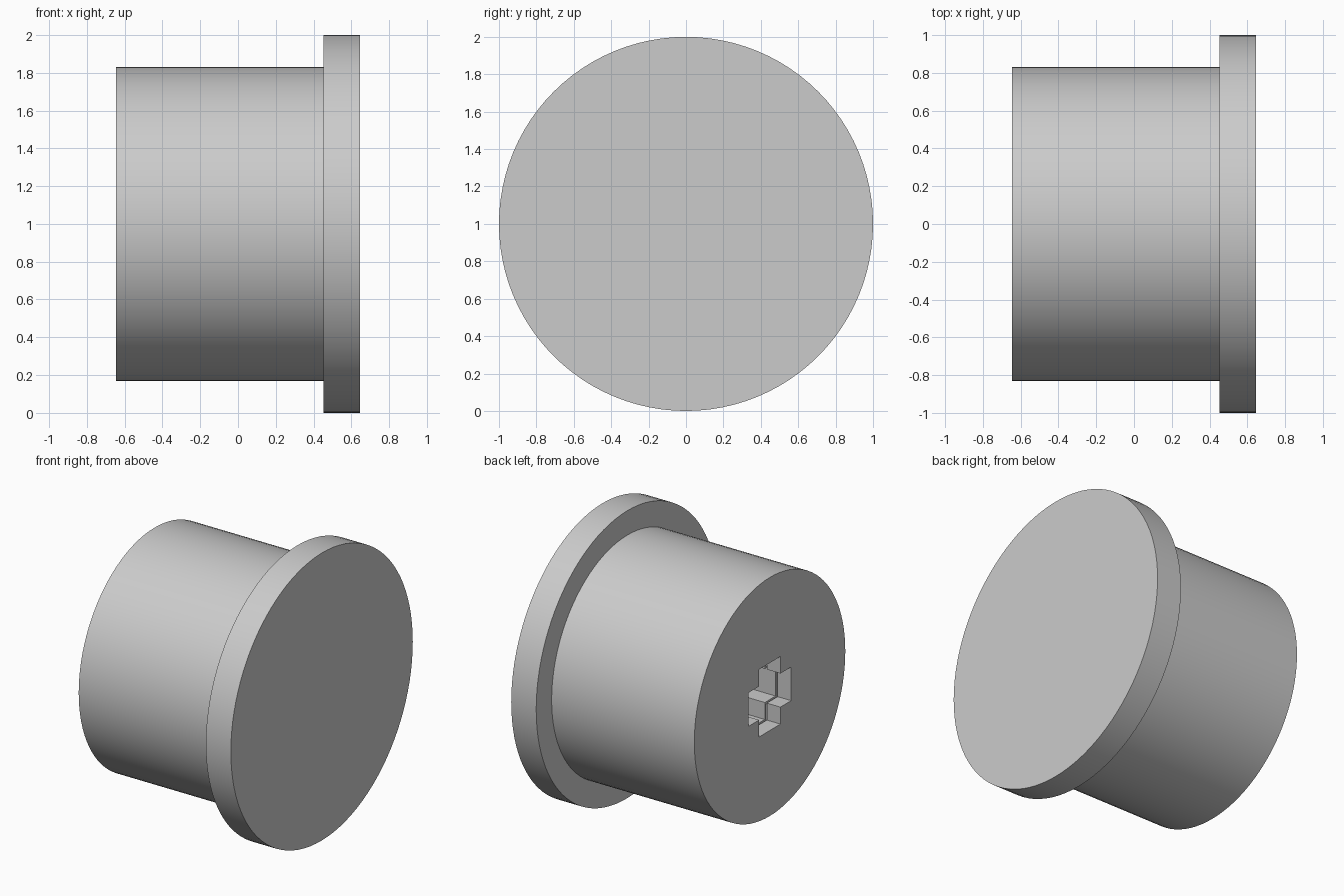
import bpy
import bmesh
import math
from mathutils import Matrix

cube = bpy.data.objects.get("Cube")
if cube:
    bpy.data.objects.remove(cube, do_unlink=True)

grey = bpy.data.materials.new("light grey")
grey.use_nodes = True
grey.diffuse_color = (0.6, 0.6, 0.6, 1)
grey.node_tree.nodes["Principled BSDF"].inputs["Base Color"].default_value = (0.6, 0.6, 0.6, 1)


def add_object(name, bm):
    bmesh.ops.recalc_face_normals(bm, faces=bm.faces)
    mesh = bpy.data.meshes.new(name)
    bm.to_mesh(mesh)
    bm.free()
    mesh.materials.append(grey)
    obj = bpy.data.objects.new(name, mesh)
    bpy.context.collection.objects.link(obj)
    return obj


def activate(obj):
    bpy.ops.object.select_all(action="DESELECT")
    obj.select_set(True)
    bpy.context.view_layer.objects.active = obj


def disc(name, x0, x1, radius):
    """Cylinder lying along x, centred at z = 1."""
    bm = bmesh.new()
    place = Matrix.Translation(((x0 + x1) / 2, 0, 1)) @ Matrix.Rotation(math.pi / 2, 4, "Y")
    bmesh.ops.create_cone(bm, cap_ends=True, segments=96, radius1=radius,
                          radius2=radius, depth=x1 - x0, matrix=place)
    return add_object(name, bm)


def cross_prism(name, x0, x1, reach, half):
    """Plus-shaped prism along x."""
    bm = bmesh.new()
    arm = [(reach, -half), (reach, half), (half, half)]
    outline = []
    for _ in range(4):
        outline += arm
        arm = [(-z, y) for y, z in arm]
    face = bm.faces.new([bm.verts.new((x0, y, 1 + z)) for y, z in outline])
    extruded = bmesh.ops.extrude_face_region(bm, geom=[face])["geom"]
    moved = [v for v in extruded if isinstance(v, bmesh.types.BMVert)]
    bmesh.ops.translate(bm, verts=moved, vec=(x1 - x0, 0, 0))
    return add_object(name, bm)


def cut(target, cutter):
    cutter.hide_render = True
    mod = target.modifiers.new("cut", "BOOLEAN")
    mod.operation = "DIFFERENCE"
    mod.solver = "EXACT"
    mod.object = cutter
    activate(target)
    bpy.ops.object.modifier_apply(modifier=mod.name)
    bpy.data.objects.remove(cutter, do_unlink=True)


# Main barrel and wide end flange
barrel = disc("barrel", -0.645, 0.5, 0.83)
flange = disc("flange", 0.453, 0.645, 1.0)

# Cross-shaped socket with a narrow groove behind its rim
cut(barrel, cross_prism("socket_cutter", -0.75, 0.4, 0.235, 0.117))
cut(barrel, cross_prism("groove_cutter", -0.54, -0.525, 0.25, 0.132))

for part in (barrel, flange):
    activate(part)
    bpy.ops.object.shade_smooth_by_angle(angle=math.radians(30))
